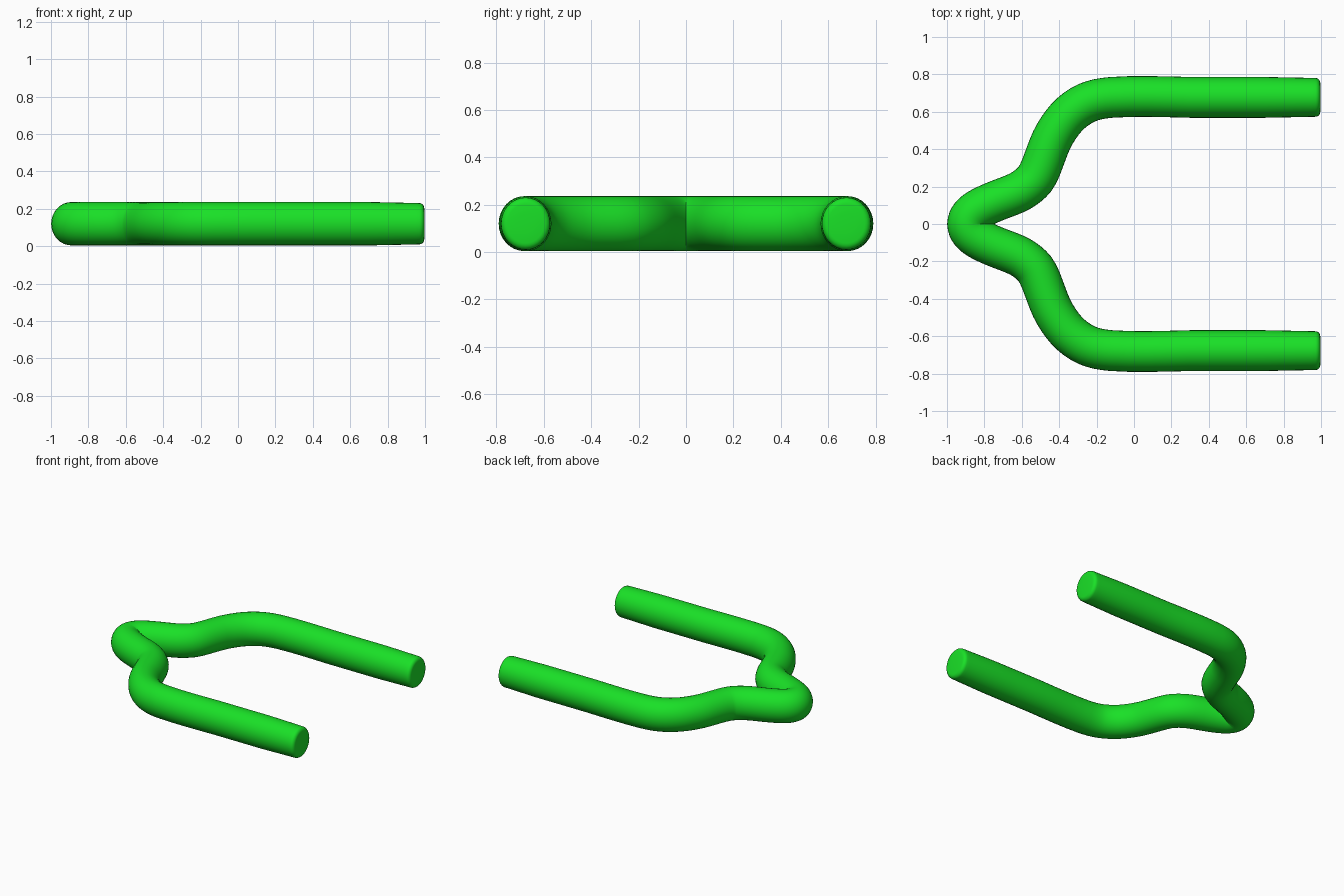
import bpy, bmesh, math
from mathutils import Vector

if "Cube" in bpy.data.objects:
    bpy.data.objects.remove(bpy.data.objects["Cube"])

SIDES = 32
RH, RV, ZC = 0.109, 0.116, 0.12   # tube half width, half height, centre height

# Centreline of one half, from the straight arm to the nose
half = [(0.70, 0.677), (0.3, 0.677), (-0.12, 0.677), (-0.255, 0.647), (-0.36, 0.57),
        (-0.44, 0.45), (-0.485, 0.335), (-0.53, 0.24), (-0.61, 0.175),
        (-0.72, 0.13), (-0.82, 0.085), (-0.872, 0.045)]
ctrl = [Vector(p) for p in half] + [Vector((-0.89, 0))]
ctrl += [Vector((x, -y)) for x, y in reversed(half)]


def smooth_path(pts, steps=4):
    """Catmull-Rom (centripetal) samples through the points."""
    p = [2 * pts[0] - pts[1]] + pts + [2 * pts[-1] - pts[-2]]
    out = []
    for i in range(1, len(p) - 2):
        t = [0.0]
        for k in range(3):
            t.append(t[-1] + (p[i + k] - p[i + k - 1]).length ** 0.5)
        for s in range(steps):
            u = t[1] + (t[2] - t[1]) * s / steps
            q, lv = p[i - 1:i + 3], 1
            while len(q) > 1:
                q = [(q[j] * (t[j + lv] - u) + q[j + 1] * (u - t[j])) / (t[j + lv] - t[j])
                     for j in range(len(q) - 1)]
                lv += 1
            out.append(q[0])
    return out + [pts[-1]]


path = smooth_path(ctrl)
rings = []                         # (centre, tangent, scale)
for i, c in enumerate(path):
    tan = (path[min(i + 1, len(path) - 1)] - path[max(i - 1, 0)]).normalized()
    rings.append((c, tan, 1.0))

# Slightly tapered, rounded arm tips
tip = [(0.95, 0.955)] + [(0.97 + 0.026 * math.sin(a), 0.71 + 0.24 * math.cos(a))
                         for a in [math.pi / 2 * k / 5 for k in range(6)]]
tip.append((0.998, 0.35))
start = [(Vector((x, 0.677)), Vector((-1, 0)), s) for x, s in reversed(tip)]
end = [(Vector((x, -0.677)), Vector((1, 0)), s) for x, s in tip]
rings = start + rings + end

# Sweep the elliptical section along the path
bm = bmesh.new()
loops = []
for c, t, s in rings:
    n = Vector((-t.y, t.x))
    loop = []
    for k in range(SIDES):
        a = 2 * math.pi * k / SIDES
        h = c + n * (RH * s * math.cos(a))
        loop.append(bm.verts.new((h.x, h.y, ZC + RV * s * math.sin(a))))
    loops.append(loop)
for a, b in zip(loops, loops[1:]):
    for k in range(SIDES):
        j = (k + 1) % SIDES
        bm.faces.new((a[k], a[j], b[j], b[k]))
bm.faces.new(loops[0][::-1])
bm.faces.new(loops[-1])
bmesh.ops.recalc_face_normals(bm, faces=bm.faces)

mesh = bpy.data.meshes.new("bent_tube")
bm.to_mesh(mesh)
bm.free()
tube = bpy.data.objects.new("bent_tube", mesh)
bpy.context.collection.objects.link(tube)

mat = bpy.data.materials.new("green")
mat.diffuse_color = (0.01, 0.75, 0.02, 1)
mat.use_nodes = True
mat.node_tree.nodes["Principled BSDF"].inputs["Base Color"].default_value = mat.diffuse_color
mesh.materials.append(mat)

bpy.context.view_layer.objects.active = tube
tube.select_set(True)
bpy.ops.object.shade_smooth_by_angle(angle=math.radians(50))
